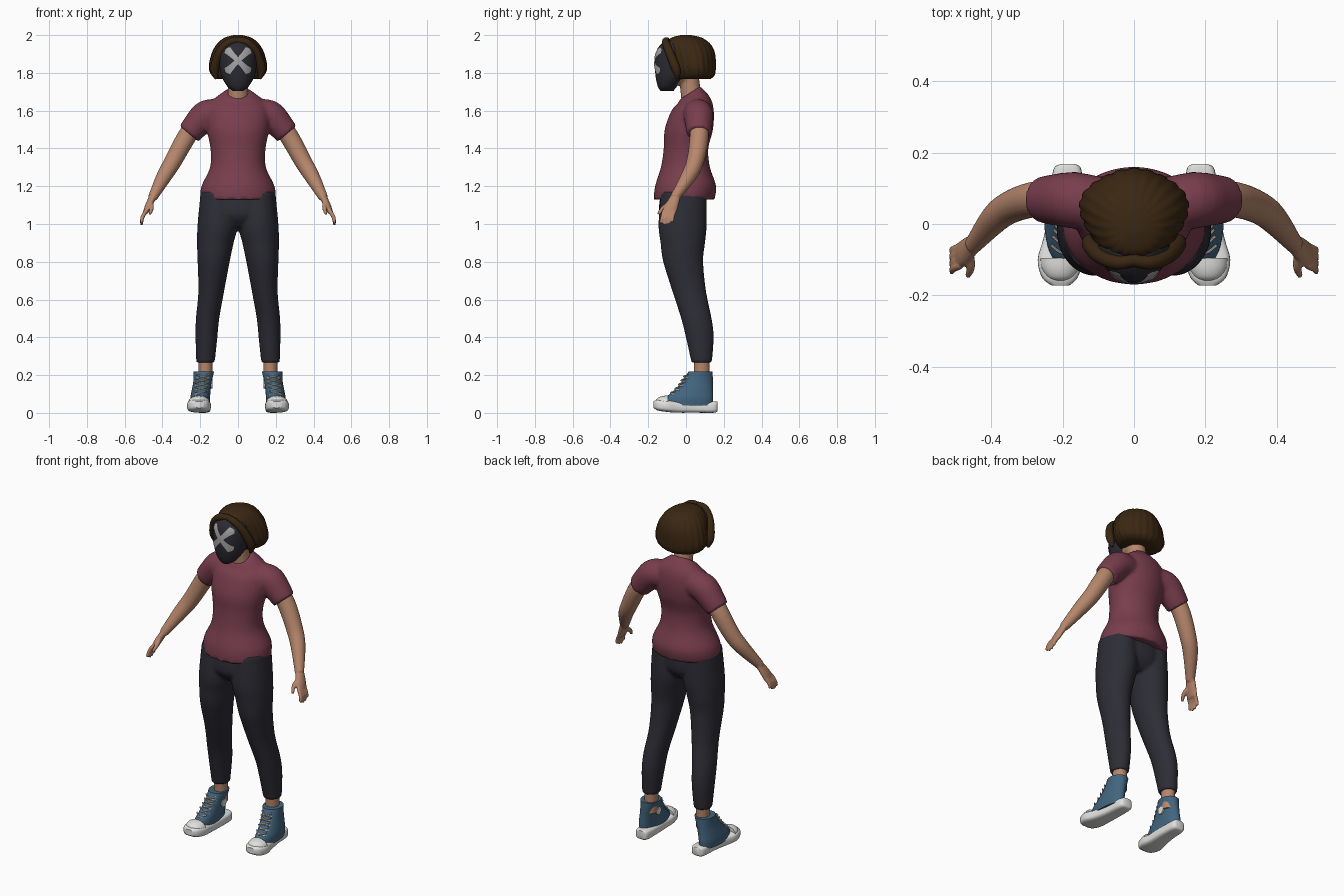
import bpy, bmesh, math
from mathutils import Vector

cube = bpy.data.objects.get("Cube")
if cube:
    bpy.data.objects.remove(cube, do_unlink=True)


def material(name, r, g, b):
    m = bpy.data.materials.new(name)
    m.use_nodes = True
    m.diffuse_color = (r, g, b, 1)
    bsdf = next(n for n in m.node_tree.nodes if n.type == 'BSDF_PRINCIPLED')
    bsdf.inputs["Base Color"].default_value = (r, g, b, 1)
    bsdf.inputs["Roughness"].default_value = 0.8
    return m


SKIN = material("skin", 0.47, 0.24, 0.15)
SHIRT = material("maroon cloth", 0.19, 0.047, 0.075)
PANTS = material("charcoal cloth", 0.026, 0.026, 0.036)
HAIR = material("dark brown hair", 0.042, 0.02, 0.006)
MASK = material("mask black", 0.024, 0.024, 0.032)
CROSS = material("mask grey", 0.38, 0.38, 0.38)
BLUE = material("blue canvas", 0.055, 0.13, 0.21)
WHITE = material("white rubber", 0.75, 0.75, 0.74)
LACE = material("lace cream", 0.6, 0.58, 0.52)


def spline(rows, steps=4):
    """Smooth interpolation through rows of numbers."""
    p = [Vector(r) for r in rows]
    out = []
    for i in range(len(p) - 1):
        a, b, c, d = p[max(i - 1, 0)], p[i], p[i + 1], p[min(i + 2, len(p) - 1)]
        for k in range(steps):
            t = k / steps
            m0, m1 = (c - a) / 2, (d - b) / 2
            out.append(b * (2*t**3 - 3*t**2 + 1) + m0 * (t**3 - 2*t**2 + t)
                       + c * (3*t**2 - 2*t**3) + m1 * (t**3 - t**2))
    return out + [p[-1]]


def flat(rows):
    """Level rings: x, y, z, x radius, y radius, rise toward the back."""
    return [(Vector(r[:3]), Vector((r[3], 0, 0)), Vector((0, r[4], r[5])))
            for r in spline([tuple(r) + (0,) * (6 - len(r)) for r in rows])]


def upright(rows):
    """Upright rings along y: x, y, z, half width, half height."""
    return [(Vector(r[:3]), Vector((r[3], 0, 0)), Vector((0, 0, r[4])))
            for r in spline(rows)]


def tube(rows):
    """Round tube through x, y, z, radius."""
    pts = spline(rows)
    rings = []
    for i, p in enumerate(pts):
        t = Vector(pts[min(i + 1, len(pts) - 1)][:3]) - Vector(pts[max(i - 1, 0)][:3])
        u = t.cross(Vector((0, 1, 0))).normalized()
        rings.append((Vector(p[:3]), u * p[3], t.cross(u).normalized() * p[3]))
    return rings


def both(*parts):
    """The parts together with their mirror images across x."""
    flip = Vector((-1, 1, 1))
    return list(parts) + [[tuple(v * flip for v in ring) for ring in part] for part in parts]


def finish(ob, angle=45):
    bpy.ops.object.select_all(action='DESELECT')
    ob.select_set(True)
    bpy.context.view_layer.objects.active = ob
    bpy.ops.object.shade_smooth_by_angle(angle=math.radians(angle))


def build(name, parts, mat, n=24, power=2, voxel=0, ripple=0):
    """Skin each list of rings; a voxel size fuses the parts into one surface."""
    bm = bmesh.new()
    for rings in parts:
        loops = []
        for c, u, v in rings:
            loop = []
            for i in range(n):
                a = 2 * math.pi * i / n
                co, si = math.cos(a), math.sin(a)
                s = 1 + ripple * (abs(math.sin(11 * a)) - 0.7 + 0.5 * math.sin(5 * a))
                loop.append(bm.verts.new(
                    c + u * s * math.copysign(abs(co) ** (2 / power), co)
                    + v * s * math.copysign(abs(si) ** (2 / power), si)))
            loops.append(loop)
        for lo, hi in zip(loops, loops[1:]):
            for i in range(n):
                j = (i + 1) % n
                bm.faces.new((lo[i], lo[j], hi[j], hi[i]))
        bm.faces.new(loops[0][::-1])
        bm.faces.new(loops[-1])
    bmesh.ops.recalc_face_normals(bm, faces=bm.faces)
    me = bpy.data.meshes.new(name)
    bm.to_mesh(me)
    bm.free()
    me.materials.append(mat)
    ob = bpy.data.objects.new(name, me)
    bpy.context.collection.objects.link(ob)
    finish(ob)
    if voxel:
        r = ob.modifiers.new("fuse", 'REMESH')
        r.mode, r.voxel_size, r.use_smooth_shade = 'VOXEL', voxel, True
        s = ob.modifiers.new("soften", 'SMOOTH')
        s.factor, s.iterations = 0.5, 4
    return ob


# Shirt: torso and short sleeves
torso = flat([(0, -.01, 1.13, .2, .161), (0, -.002, 1.2, .194, .162), (0, -.003, 1.3, .148, .13),
              (0, 0, 1.4, .146, .118), (0, .015, 1.5, .165, .128), (0, .035, 1.6, .167, .112),
              (0, .043, 1.655, .135, .085, .015), (0, .022, 1.695, .073, .054, .035)])
sleeve = tube([(.09, .055, 1.585, .075), (.165, .066, 1.578, .079),
               (.215, .068, 1.53, .073), (.26, .068, 1.478, .064)])
build("shirt", [torso] + both(sleeve), SHIRT, 40, voxel=.01)

# Trousers
pelvis = flat([(0, -.013, 1.17, .19, .12), (0, -.018, 1.05, .2, .125), (0, -.015, .985, .12, .08)])
leg = flat([(.11, -.013, 1.17, .088, .12), (.108, -.018, 1.0, .106, .128), (.12, -.017, .9, .097, .118),
            (.129, -.015, .8, .085, .106), (.142, .018, .64, .068, .089), (.161, .055, .5, .062, .081),
            (.167, .073, .4, .058, .074), (.172, .083, .265, .049, .054)])
build("trousers", [pelvis] + both(leg), PANTS, 32, voxel=.01)

# Arms with palms, fingers and thumbs
arm = tube([(.235, .07, 1.52, .05), (.285, .068, 1.44, .05), (.345, .048, 1.33, .046),
            (.39, .015, 1.255, .041), (.452, -.06, 1.14, .025)])
palm = flat([(.445, -.052, 1.155, .022, .026), (.472, -.076, 1.10, .02, .037),
             (.491, -.09, 1.055, .014, .038)])
fingers = []
for i, tip in enumerate((1.005, .995, .998, 1.01)):
    y = -.117 + i * .018
    fingers.append(tube([(.487, y, 1.07, .011), (.506, y - .008, 1.035, .0105),
                         (.511, y - .018 + i * .003, tip, .008)]))
thumb = tube([(.462, -.08, 1.115, .013), (.457, -.12, 1.085, .012), (.467, -.147, 1.052, .008)])
build("arms", both(arm, palm, thumb, *fingers), SKIN, 20, voxel=.005)

# Head, neck and ankles
skull = flat([(0, -.06, 1.735, .04, .045), (0, -.03, 1.8, .078, .1),
              (0, -.01, 1.9, .085, .095), (0, -.01, 1.955, .05, .05)])
neck = tube([(0, .04, 1.63, .062), (0, .025, 1.7, .054), (0, .012, 1.82, .052)])
build("head", [skull, neck], SKIN, 28, voxel=.008)
build("ankles", both(flat([(.172, .083, .32, .038, .043), (.172, .085, .15, .036, .04)])), SKIN)

# Face mask with a pale cross laid on it
mask = build("mask", [flat([(0, -.1, 1.705, .028, .035), (0, -.098, 1.73, .058, .052),
                            (0, -.07, 1.79, .09, .092), (0, -.06, 1.87, .1, .104),
                            (0, -.055, 1.93, .094, .095), (0, -.045, 1.97, .06, .065)])], MASK, 48)
bm = bmesh.new()
for turn in (1, -1):
    grid = {}
    for i in range(25):
        for j in range(9):
            s, t = i / 12 - 1, j / 4 - 1
            a = s * .088 * (1 - .12 * t * t * s * s)
            b = t * (.013 + .009 * s * s)
            grid[i, j] = bm.verts.new(((a - b) * .71 * turn, -.2, 1.865 + (a + b) * .71))
    for i in range(24):
        for j in range(8):
            bm.faces.new((grid[i, j], grid[i + 1, j], grid[i + 1, j + 1], grid[i, j + 1])[::turn])
me = bpy.data.meshes.new("mask_cross")
bm.to_mesh(me)
bm.free()
me.materials.append(CROSS)
cross = bpy.data.objects.new("mask_cross", me)
bpy.context.collection.objects.link(cross)
finish(cross)
wrap = cross.modifiers.new("lay on mask", 'SHRINKWRAP')
wrap.target, wrap.wrap_method, wrap.offset = mask, 'PROJECT', .004
wrap.use_project_y, wrap.use_negative_direction, wrap.use_positive_direction = True, False, True

# Bobbed hair and the locks framing the face
bob = flat([(0, .04, 1.768, .112, .088), (0, .045, 1.788, .138, .104), (0, .04, 1.83, .153, .115),
            (0, .03, 1.9, .139, .121), (0, .015, 1.95, .113, .114), (0, .002, 1.985, .073, .082),
            (0, 0, 2.0, .022, .028)])
build("hair", [bob], HAIR, 88, ripple=.035)
lock = tube([(-.01, -.1, 1.972, .016), (.045, -.108, 1.963, .02), (.09, -.092, 1.92, .022),
             (.115, -.068, 1.86, .024), (.124, -.05, 1.81, .022), (.115, -.045, 1.768, .008)])
build("hair_locks", both(lock), HAIR, 16)

# High-top shoes
sole = upright([(.185, .168, .036, .02, .022), (.187, .15, .031, .04, .03), (.19, .05, .031, .046, .03),
                (.2, -.04, .031, .054, .03), (.207, -.1, .036, .063, .031),
                (.208, -.15, .041, .05, .028), (.206, -.173, .044, .024, .017)])
build("shoe_soles", both(sole), WHITE, 32, power=3.5)
cap = upright([(.206, -.163, .05, .012, .01), (.207, -.15, .055, .036, .024),
               (.207, -.125, .055, .052, .034), (.206, -.095, .055, .057, .037)])
build("toe_caps", both(cap), WHITE, 28)
upper = flat([(.2, .01, .04, .05, .132), (.2, .018, .08, .052, .126), (.195, .04, .12, .05, .102),
              (.187, .062, .17, .049, .08), (.181, .077, .218, .054, .064)])
build("shoe_uppers", both(upper), BLUE, 32)

# Criss-cross laces and inner ankle patches
laces = []
for z, y in ((.105, -.079), (.128, -.054), (.15, -.036), (.172, -.022), (.192, -.009)):
    x = .2 - (z - .1) * .15
    for s in (1, -1):
        laces.append(tube([(x - .033, y + .02, z - .01 * s, .004), (x, y - .003, z, .004),
                           (x + .033, y + .02, z + .01 * s, .004)]))
build("laces", both(*laces), LACE, 8)
patch = [(Vector((x, .062, .15)), Vector((0, .022, 0)), Vector((0, 0, .022))) for x in (.144, .136)]
build("ankle_patches", both(patch), WHITE, 24)
